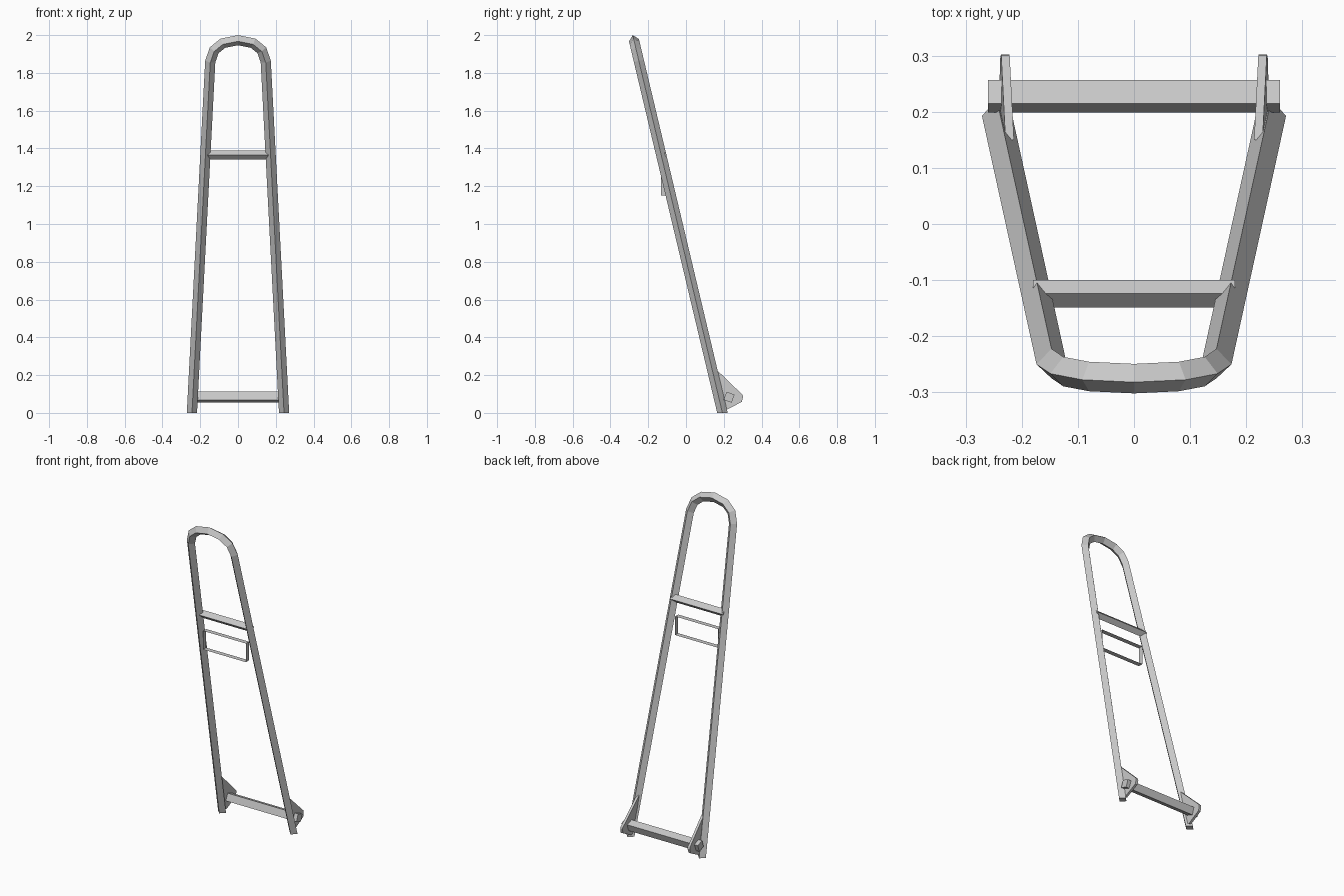
import bpy, bmesh, math
from mathutils import Vector

if "Cube" in bpy.data.objects:
    bpy.data.objects.remove(bpy.data.objects["Cube"], do_unlink=True)

grey = bpy.data.materials.new("light_grey_metal")
grey.use_nodes = True
COLOUR = (0.58, 0.58, 0.58, 1.0)
grey.diffuse_color = COLOUR
grey.node_tree.nodes["Principled BSDF"].inputs["Base Color"].default_value = COLOUR


def make_object(name, rings, caps=True):
    """Skin a list of equal rings of points into a tube."""
    bm = bmesh.new()
    loops = [[bm.verts.new(p) for p in ring] for ring in rings]
    n = len(loops[0])
    for a, b in zip(loops, loops[1:]):
        for i in range(n):
            j = (i + 1) % n
            bm.faces.new((a[i], a[j], b[j], b[i]))
    if caps:
        bm.faces.new(loops[0])
        bm.faces.new(loops[-1])
    bmesh.ops.recalc_face_normals(bm, faces=bm.faces)
    mesh = bpy.data.meshes.new(name)
    bm.to_mesh(mesh)
    bm.free()
    mesh.materials.append(grey)
    obj = bpy.data.objects.new(name, mesh)
    bpy.context.collection.objects.link(obj)
    return obj


# Leaning frame plane: y falls as z rises
LEAN = -0.2375
FOOT_Y = 0.193
R = 0.027


def on_plane(x, z):
    return Vector((x, FOOT_Y + LEAN * z, z))


normal = Vector((0, -1, LEAN)).normalized()

# Arched frame: a diamond section swept along one leg, over the top and down
half = [(-0.244, 0), (-0.147, 1.86), (-0.126, 1.92), (-0.08, 1.957)]
path = [on_plane(x, z) for x, z in half + [(0, 1.973)] + [(-x, z) for x, z in reversed(half)]]
rings = []
for i, p in enumerate(path):
    t_in = (p - path[max(i - 1, 0)]).normalized()
    t_out = (path[min(i + 1, len(path) - 1)] - p).normalized()
    tangent = (t_in + t_out).normalized()
    end = i in (0, len(path) - 1)
    mitre = 1.0 if end else 1.0 / max(tangent.dot(t_in), 0.5)
    side = tangent.cross(normal).normalized() * R * mitre
    ring = [p + side, p + normal * R, p - side, p - normal * R]
    if end:  # cut the feet flat on the floor
        ring = [c - tangent * (c.z / tangent.z) for c in ring]
    rings.append(ring)
make_object("arched_frame", rings)


def crossbar(name, centre, radius, turn, half_len):
    """Square bar along x, with its first corner at the given angle."""
    section = [(centre[0] + radius * math.cos(turn + k * math.pi / 2),
                centre[1] + radius * math.sin(turn + k * math.pi / 2)) for k in range(4)]
    return make_object(name, [[(x, y, z) for y, z in section] for x in (-half_len, half_len)])


crossbar("upper_crossbar", (-0.124, 1.365), 0.0245, 0, 0.18)
crossbar("axle_bar", (0.228, 0.083), 0.032, math.radians(25), 0.26)

# Thin open band hanging below the upper crossbar
W, Z0, Z1 = 0.146, 1.15, 1.265
make_object("thin_band", [[(-W, y, Z0), (W, y, Z0), (W, y, Z1), (-W, y, Z1)]
                          for y in (-0.132, -0.102)], caps=False)

# Foot brackets, tilted with the legs
outline = [(0.15, 0.24), (0.30, 0.095), (0.302, 0.085), (0.295, 0.058), (0.21, 0.014), (0.19, 0.02)]
for name, s in (("left_bracket", 1), ("right_bracket", -1)):
    make_object(name, [[(s * (0.234 - 0.052 * z + d), y, z) for y, z in outline]
                       for d in (-0.0075, 0.0075)])
